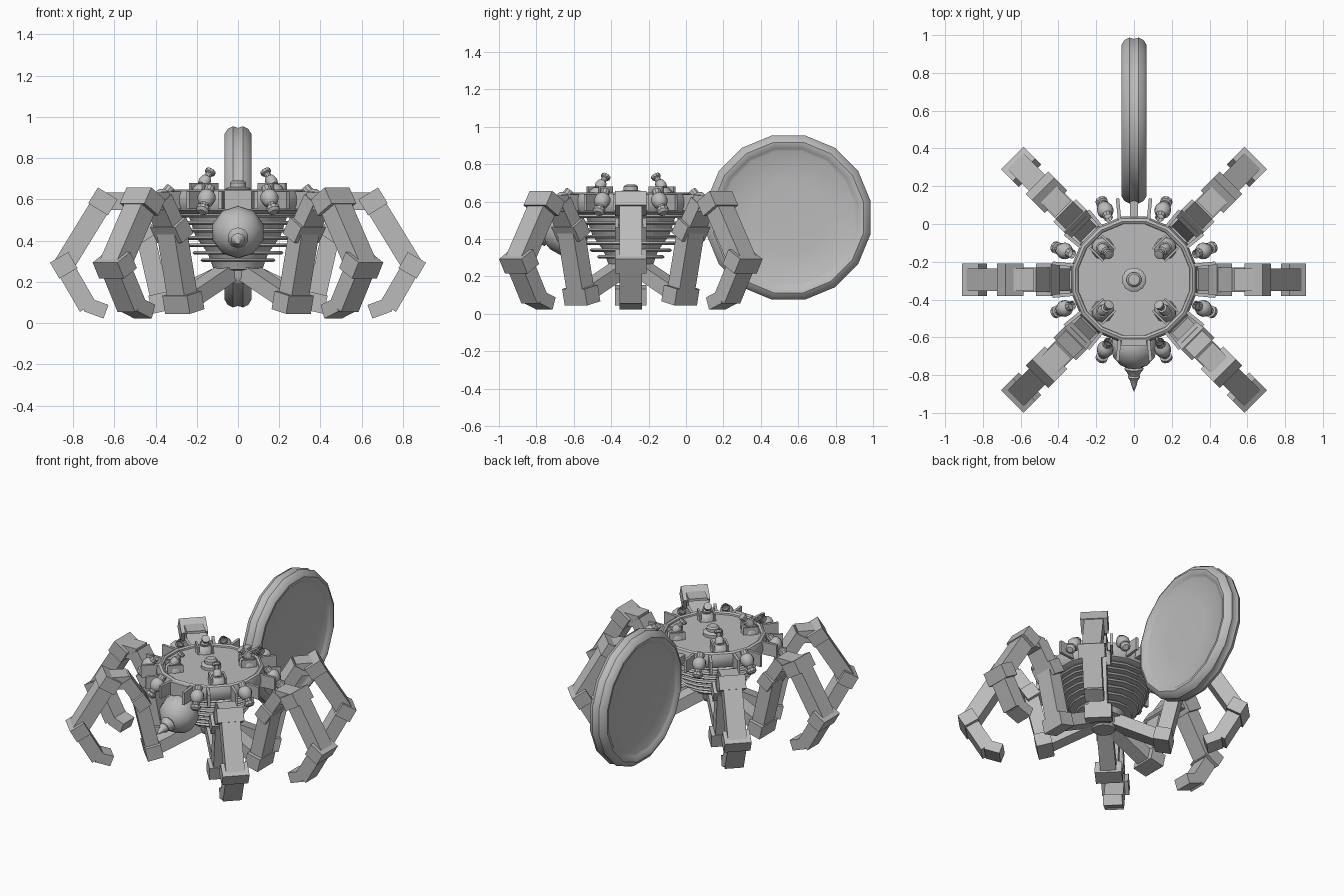
import bpy, bmesh, math
from mathutils import Matrix, Vector

cube = bpy.data.objects.get("Cube")
if cube:
    bpy.data.objects.remove(cube, do_unlink=True)

grey = bpy.data.materials.new("metal grey")
grey.use_nodes = True
grey.diffuse_color = (0.5, 0.5, 0.5, 1)
grey.node_tree.nodes["Principled BSDF"].inputs["Base Color"].default_value = (0.5, 0.5, 0.5, 1)

CENTRE = Vector((0, -0.295, 0))


def finish(name, bm, smooth=None):
    bmesh.ops.recalc_face_normals(bm, faces=bm.faces)
    me = bpy.data.meshes.new(name)
    bm.to_mesh(me)
    bm.free()
    me.materials.append(grey)
    ob = bpy.data.objects.new(name, me)
    bpy.context.collection.objects.link(ob)
    if smooth:
        bpy.ops.object.select_all(action='DESELECT')
        ob.select_set(True)
        bpy.context.view_layer.objects.active = ob
        bpy.ops.object.shade_smooth_by_angle(angle=math.radians(smooth))
    return ob


def lathe(bm, profile, n, mat):
    """Revolve (radius, height) points round local z."""
    rings = []
    for r, h in profile:
        if r == 0:
            rings.append([bm.verts.new(mat @ Vector((0, 0, h)))])
        else:
            rings.append([bm.verts.new(mat @ Vector((r * math.cos(a), r * math.sin(a), h)))
                          for a in (math.tau * (i + 0.5) / n for i in range(n))])
    for lo, hi in zip(rings, rings[1:]):
        for i in range(n):
            j = (i + 1) % n
            f = [lo[i % len(lo)], lo[j % len(lo)], hi[j % len(hi)], hi[i % len(hi)]]
            bm.faces.new(list(dict.fromkeys(f)))


def link(bm, a, b, width, thick, extra=0.0):
    """Box between two (radius, height) points, lying in the local xz plane."""
    a, b = Vector((a[0], 0, a[1])), Vector((b[0], 0, b[1]))
    d = (b - a).normalized()
    side = Vector((0, 1, 0))
    rot = Matrix((d, side, d.cross(side))).transposed().to_4x4()
    size = Matrix.Diagonal(((b - a).length + extra, width, thick, 1))
    bmesh.ops.create_cube(bm, size=1, matrix=Matrix.Translation((a + b) / 2) @ rot @ size)


def aimed(pos, direction):
    return Matrix.Translation(pos) @ Vector(direction).to_track_quat('Z', 'Y').to_matrix().to_4x4()


def polar(angle, r, z):
    return CENTRE + Vector((r * math.cos(angle), r * math.sin(angle), z))


base = Matrix.Translation(CENTRE)

# Top drum with raised rim
bm = bmesh.new()
lathe(bm, [(0, .53), (.29, .53), (.325, .545), (.34, .575), (.34, .615), (.33, .64),
           (.315, .648), (.302, .64), (.3, .63), (0, .63)], 16, base)
finish("top_drum", bm, 35)

# Ribbed lower body
bm = bmesh.new()
lathe(bm, [(0, .24), (.12, .26), (.15, .34), (.21, .42), (.25, .54), (0, .54)], 16, base)
finish("body_core", bm, 35)
bm = bmesh.new()
for i, r in enumerate((.185, .225, .25, .27, .285, .295, .3)):
    z = .305 + i * .036
    lathe(bm, [(0, z - .009), (r - .01, z - .009), (r, z), (r - .01, z + .009), (0, z + .009)], 16, base)
finish("body_ribs", bm, 25)
bm = bmesh.new()
lathe(bm, [(0, .19), (.07, .19), (.09, .22), (.09, .29), (0, .29)], 12, base)
finish("bottom_hub", bm, 35)

# Central knob on the top
bm = bmesh.new()
lathe(bm, [(.065, .625), (.065, .65), (.05, .66), (.04, .66), (.04, .68), (.03, .69), (0, .692)], 12, base)
finish("top_knob", bm, 35)

# Pods on the top, bulbs and fins round the rim
pods, bulbs, fins = bmesh.new(), bmesh.new(), bmesh.new()
for i in range(4):
    a = math.radians(45 + 90 * i)
    out = Vector((math.cos(a), math.sin(a), 0))
    lathe(pods, [(.06, 0), (.055, .025), (.035, .045), (0, .05)], 10,
          Matrix.Translation(polar(a, .235, .63)))
    lathe(pods, [(0, -.03), (.025, -.02), (.03, .0), (.025, .025), (.016, .03), (.016, .05),
                 (.026, .055), (.026, .07), (0, .075)], 10,
          aimed(polar(a, .23, .685), -out * .5 + Vector((0, 0, .6))))
    for s in (-1, 1):
        m = Matrix.Translation(polar(a, .235, .655)) @ Matrix.Rotation(a, 4, 'Z')
        m = m @ Matrix.Translation((0, s * .045, 0)) @ Matrix.Diagonal((.1, .012, .05, 1))
        bmesh.ops.create_cube(pods, size=1, matrix=m)
for i in range(8):
    a = math.radians(22.5 + 45 * i)
    out = Vector((math.cos(a), math.sin(a), 0))
    lathe(bulbs, [(.025, -.07), (.025, -.04), (.04, -.025), (.045, 0), (.035, .03), (.022, .04),
                  (.022, .055), (.033, .06), (.033, .078), (.02, .09), (0, .09)], 10,
          aimed(polar(a, .40, .605), out * .65 - Vector((0, 0, .75))))
    for s in (-1, 1):
        b = a + s * math.radians(10)
        m = Matrix.Translation(polar(b, .375, .595)) @ Matrix.Rotation(b + s * .12, 4, 'Z')
        bmesh.ops.create_cube(fins, size=1, matrix=m @ Matrix.Diagonal((.13, .018, .085, 1)))
finish("top_pods", pods, 35)
finish("rim_bulbs", bulbs, 35)
finish("rim_fins", fins)

# Pointed nose at the front
bm = bmesh.new()
lathe(bm, [(0, -.125), (.07, -.105), (.115, -.055), (.13, 0), (.115, .055), (.075, .1), (.045, .115),
           (.052, .125), (.04, .14), (.03, .16), (.034, .17), (.022, .185), (.014, .215), (0, .25)],
      10, aimed((0, -.645, .44), (0, -1, -.22)))
finish("nose", bm, 35)

# Six jointed legs
path = [(.06, .25), (.375, .1), (.455, .45), (.545, .59), (.655, .59), (.845, .28), (.735, .09), (.64, .055)]
widths = [.10, .12, .13, .12, .12, .12, .12]
thick = [.08, .09, .08, .085, .1, .09, .07]
for side, sx in (("left", 0), ("right", 180)):
    for place, turn in (("front", -45), ("middle", 0), ("back", 45)):
        bm = bmesh.new()
        for k, (a, b) in enumerate(zip(path, path[1:])):
            link(bm, a, b, widths[k], thick[k], .03 if 0 < k < 6 else 0)
        # Wider blocks over the joints
        for k in (1, 2, 4, 5):
            p, q = Vector(path[k]), Vector(path[k + 1])
            d = (q - p).normalized() * .045
            link(bm, p - d, p + d, .17, thick[k] + .012)
        ang = math.radians(turn if sx == 0 else sx - turn)
        bm.transform(base @ Matrix.Rotation(ang, 4, 'Z'))
        finish(f"{place}_{side}_leg", bm)

# Large upright dish at the back, with a grooved round rim
bm = bmesh.new()
half = [(0, .035), (.2, .037), (.36, .043), (.375, .05), (.39, .062), (.41, .065), (.435, .05), (.448, .025)]
profile = half + [(.44, 0)] + [(r, -h) for r, h in reversed(half)]
lathe(bm, profile, 16, Matrix.Translation((0, .548, .515)) @ Matrix.Rotation(math.pi / 2, 4, 'Y'))
finish("back_dish", bm, 40)

# Bar joining the dish to the drum
bm = bmesh.new()
bmesh.ops.create_cube(bm, size=1, matrix=Matrix.Translation((0, .07, .59)) @ Matrix.Diagonal((.04, .14, .06, 1)))
finish("dish_bar", bm)

# Plate over the nose
bm = bmesh.new()
bmesh.ops.create_cube(bm, size=1, matrix=Matrix.Translation((0, -.63, .597)) @ Matrix.Diagonal((.13, .03, .09, 1)))
finish("nose_plate", bm)
